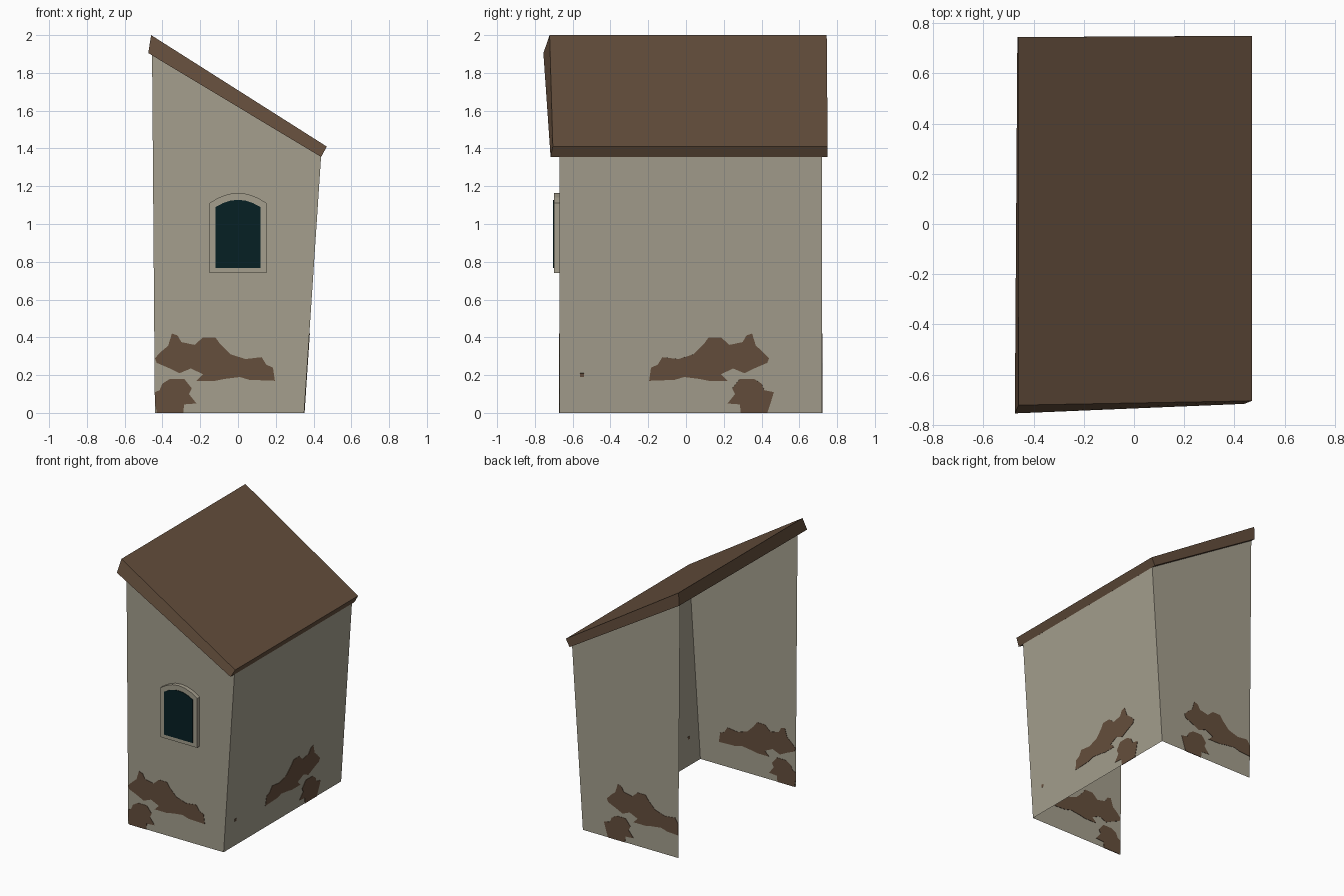
import bpy
import bmesh

cube = bpy.data.objects.get("Cube")
if cube:
    bpy.data.objects.remove(cube, do_unlink=True)


def material(name, srgb):
    color = [(c / 255) ** 2.2 for c in srgb] + [1.0]
    mat = bpy.data.materials.new(name)
    mat.use_nodes = True
    mat.diffuse_color = color
    bsdf = mat.node_tree.nodes["Principled BSDF"]
    bsdf.inputs["Base Color"].default_value = color
    bsdf.inputs["Roughness"].default_value = 0.9
    return mat


plaster = material("plaster", (163, 157, 140))
brown = material("brown", (101, 80, 63))
glass = material("dark_glass", (14, 37, 40))


def build(name, verts, faces, mat):
    """Make an object from corner points and face loops."""
    mesh = bpy.data.meshes.new(name)
    mesh.from_pydata(verts, [], faces)
    mesh.materials.append(mat)
    obj = bpy.data.objects.new(name, mesh)
    bpy.context.collection.objects.link(obj)
    return obj


def plate(name, outline, mat, thickness):
    """One flat outline, thickened evenly to both sides."""
    obj = build(name, outline, [range(len(outline))], mat)
    mod = obj.modifiers.new("thickness", "SOLIDIFY")
    mod.thickness = thickness
    mod.offset = 0
    return obj


FRONT, BACK = -0.67, 0.72

# Walls: thin front, side and back sheets; the remaining side is open
gable = [(-0.44, 0), (0.35, 0), (0.44, 1.36), (-0.455, 1.91)]
corners = [(x, y, z) for y in (FRONT, BACK) for x, z in gable]
build("walls", corners, [(0, 1, 2, 3), (1, 5, 6, 2), (5, 4, 7, 6)], plaster)

# Roof: slanted slab, slightly skewed at the front
roof_corners = [
    (-0.475, -0.755, 1.905), (0.44, -0.717, 1.355),
    (0.44, 0.75, 1.355), (-0.465, 0.745, 1.905),
    (-0.46, -0.722, 2.0), (0.47, -0.705, 1.41),
    (0.47, 0.75, 1.41), (-0.46, 0.745, 2.0),
]
sides = [(i, (i + 1) % 4, (i + 1) % 4 + 4, i + 4) for i in range(4)]
roof = build("roof", roof_corners, [(3, 2, 1, 0), (4, 5, 6, 7)] + sides, brown)


# Window: arched raised surround with a dark pane
def arch(half, bottom, spring, rise, y):
    steps = [1 - i / 3 for i in range(7)]
    curve = [(half * t, y, spring + rise * (1 - t * t)) for t in steps]
    return [(-half, y, bottom), (half, y, bottom)] + curve


plate("window_frame", arch(0.152, 0.74, 1.11, 0.055, -0.685), plaster, 0.03)
plate("window_pane", arch(0.118, 0.768, 1.09, 0.038, -0.701), glass, 0.006)

# Bare patches where plaster has worn away, as (along wall, height)
long_patch = [
    (-.44, .29), (-.40, .33), (-.37, .355), (-.35, .42), (-.32, .41),
    (-.30, .375), (-.23, .36), (-.185, .4), (-.12, .4), (-.095, .365),
    (-.04, .31), (.04, .285), (.125, .295), (.15, .255), (.185, .24),
    (.195, .17), (.06, .175), (.01, .19), (-.07, .18), (-.12, .17),
    (-.22, .17), (-.185, .205), (-.25, .235), (-.31, .21), (-.36, .235),
    (-.43, .265),
]
low_patch = [
    (-.29, 0), (-.285, .045), (-.22, .05), (-.26, .1), (-.245, .13),
    (-.285, .18), (-.36, .18), (-.4, .155), (-.415, .12), (-.465, .11),
    (-.45, .06), (-.43, 0),
]
speck = [(.54, .19), (.56, .19), (.56, .21), (.54, .21)]


def on_front(u, z):
    return (max(u, -0.44), FRONT, z)


def on_side(u, z):
    return (0.35 + 0.09 * z / 1.36, -u, z)


def on_back(u, z):
    return (max(-u - 0.29, -0.44), BACK, z)


walls = {"front": on_front, "side": on_side, "back": on_back}
for wall, place in walls.items():
    for label, patch in (("long", long_patch), ("low", low_patch)):
        points = []
        for u, z in patch:
            p = place(u, z)
            if p not in points:
                points.append(p)
        plate(f"{wall}_{label}_patch", points, brown, 0.005)
plate("side_speck", [on_side(u, z) for u, z in speck], brown, 0.005)

# Consistent outward normals on the closed roof slab
bm = bmesh.new()
bm.from_mesh(roof.data)
bmesh.ops.recalc_face_normals(bm, faces=bm.faces)
bm.to_mesh(roof.data)
bm.free()
